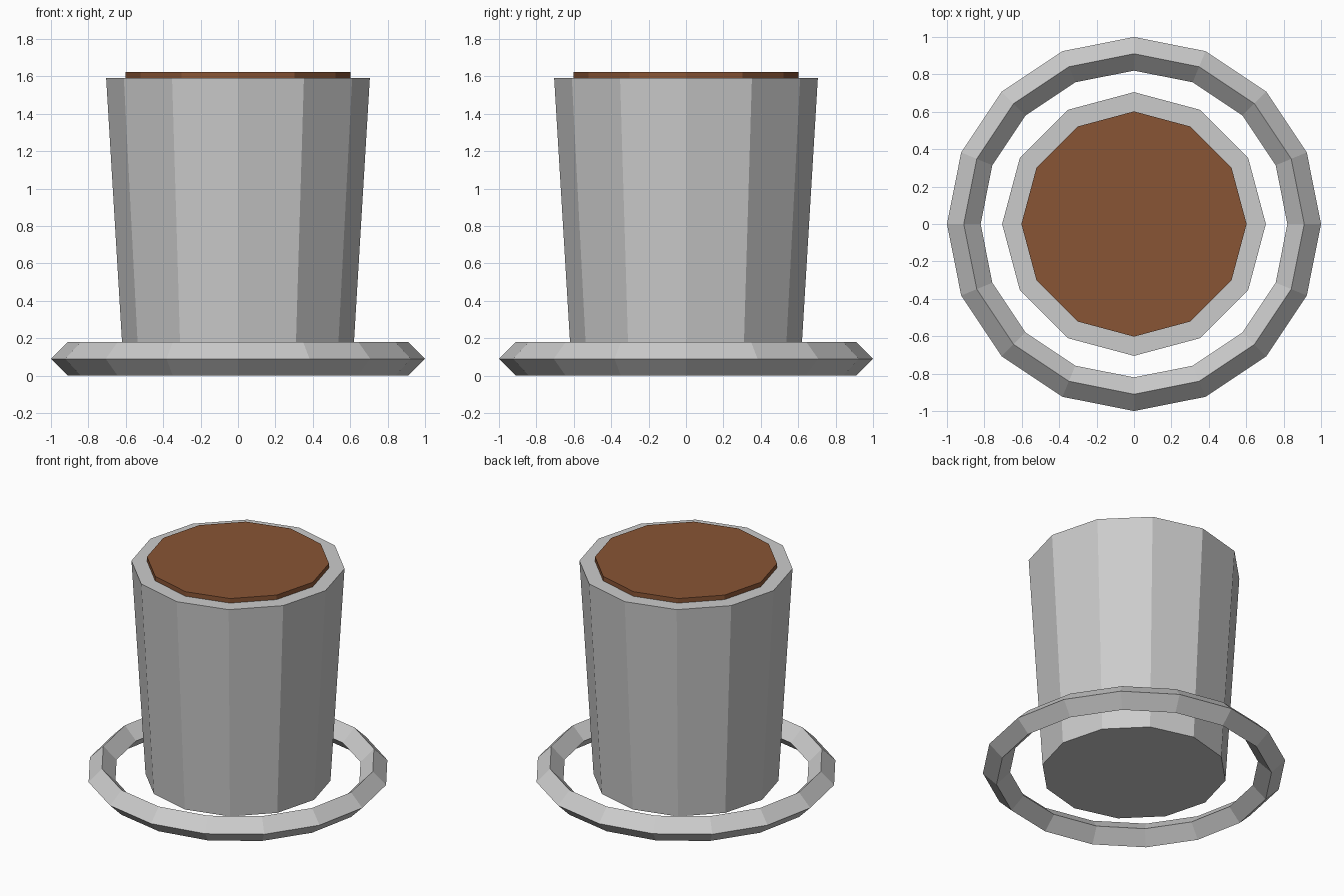
import bpy

if "Cube" in bpy.data.objects:
    bpy.data.objects.remove(bpy.data.objects["Cube"])


def tapered(name, r_bottom, r_top, z_bottom, z_top, sides=12):
    """Closed tapered prism with a corner pointing along +x."""
    bpy.ops.mesh.primitive_cone_add(
        vertices=sides, radius1=r_bottom, radius2=r_top,
        depth=z_top - z_bottom, location=(0, 0, (z_bottom + z_top) / 2))
    obj = bpy.context.object
    obj.name = name
    return obj


# Cup body, slightly wider at the rim
tapered("cup_body", 0.612, 0.705, 0.045, 1.592)

# Brown drink surface, standing just proud of the rim
drink = tapered("drink_surface", 0.602, 0.602, 1.555, 1.625)
brown = bpy.data.materials.new("drink_brown")
brown.diffuse_color = (0.25, 0.09, 0.035, 1)
brown.use_nodes = True
brown.node_tree.nodes["Principled BSDF"].inputs["Base Color"].default_value = brown.diffuse_color
drink.data.materials.append(brown)

# Loose ring around the base with a diamond cross-section
bpy.ops.mesh.primitive_torus_add(
    major_segments=16, minor_segments=4,
    major_radius=0.91, minor_radius=0.09, location=(0, 0, 0.09))
ring = bpy.context.object
ring.name = "base_ring"
ring.data.polygons.foreach_set("use_smooth", [False] * len(ring.data.polygons))
